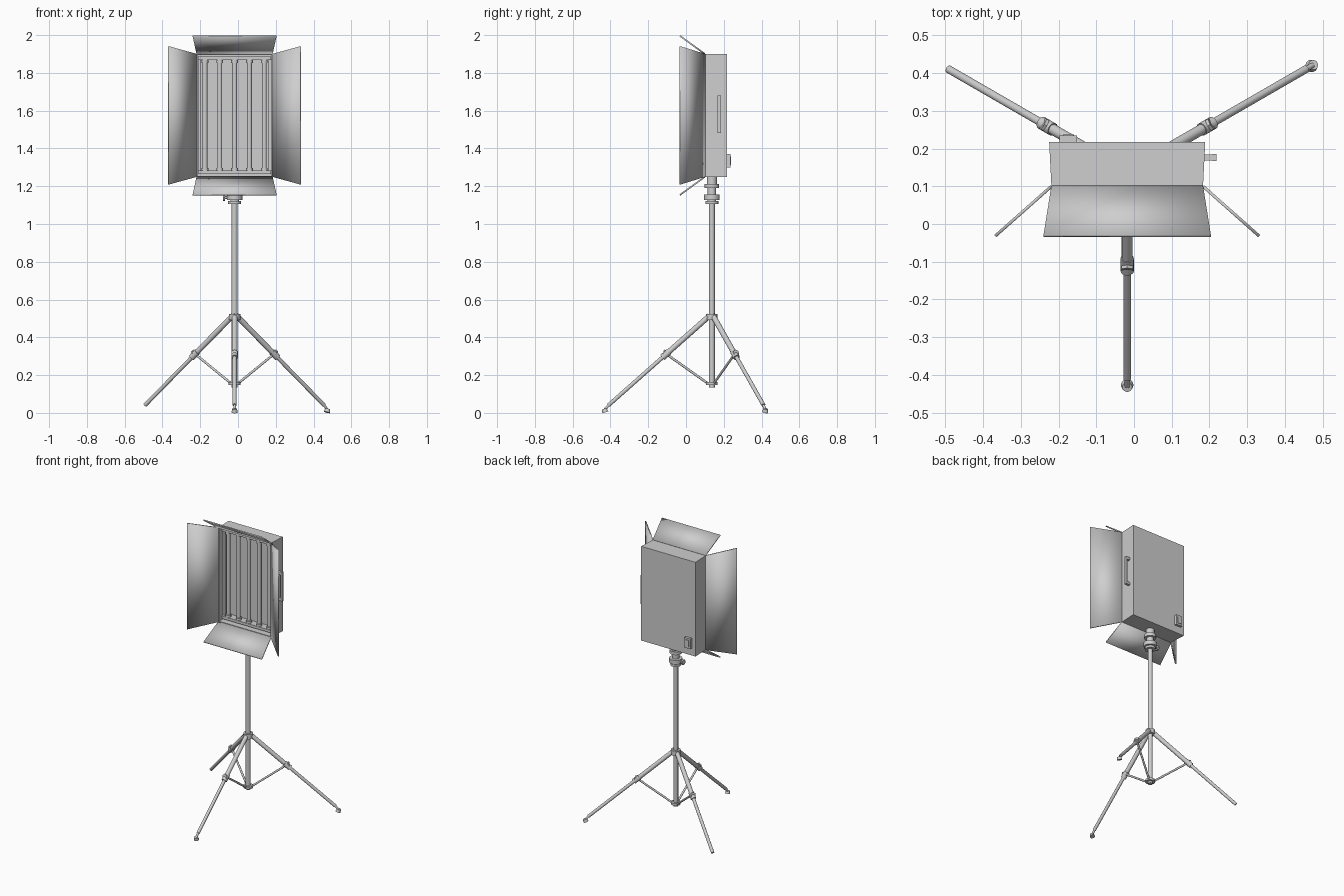
import bpy, bmesh, math
from mathutils import Vector

old = bpy.data.objects.get("Cube")
if old:
    bpy.data.objects.remove(old)

GREY = (0.62, 0.62, 0.62, 1)
mat = bpy.data.materials.new("light grey metal")
mat.use_nodes = True
mat.diffuse_color = GREY
mat.node_tree.nodes["Principled BSDF"].inputs["Base Color"].default_value = GREY

CX, CY = -0.018, 0.137      # stand axis
ZC = 1.575                  # lamp centre height
parts = []


def finish(name, bm):
    bmesh.ops.recalc_face_normals(bm, faces=bm.faces)
    mesh = bpy.data.meshes.new(name)
    bm.to_mesh(mesh)
    bm.free()
    mesh.materials.append(mat)
    ob = bpy.data.objects.new(name, mesh)
    bpy.context.collection.objects.link(ob)
    parts.append(ob)
    return ob


def rod(name, a, b, r, r2=None, sides=20):
    a, b = Vector(a), Vector(b)
    bm = bmesh.new()
    bmesh.ops.create_cone(bm, cap_ends=True, segments=sides, radius1=r,
                          radius2=r if r2 is None else r2, depth=(b - a).length)
    turn = Vector((0, 0, 1)).rotation_difference(b - a).to_matrix().to_4x4()
    bmesh.ops.transform(bm, matrix=turn, verts=bm.verts)
    bmesh.ops.translate(bm, vec=(a + b) / 2, verts=bm.verts)
    return finish(name, bm)


def box(name, centre, size):
    bm = bmesh.new()
    bmesh.ops.create_cube(bm, size=1)
    bmesh.ops.scale(bm, vec=size, verts=bm.verts)
    bmesh.ops.translate(bm, vec=centre, verts=bm.verts)
    return finish(name, bm)


def panel(name, corners):
    bm = bmesh.new()
    bm.faces.new([bm.verts.new(c) for c in corners])
    ob = finish(name, bm)
    solid = ob.modifiers.new("thickness", "SOLIDIFY")
    solid.thickness, solid.offset = 0.008, 0
    return ob


# Lamp housing: rectangles lofted from the back, round the rim, into the recess
bm = bmesh.new()
rings = []
for hx, hz, y in ((0.207, 0.325, 0.218), (0.201, 0.325, 0.1),
                  (0.196, 0.32, 0.1), (0.196, 0.32, 0.178)):
    rings.append([bm.verts.new((CX + sx * hx, y, ZC + sz * hz))
                  for sx, sz in ((-1, -1), (1, -1), (1, 1), (-1, 1))])
for r0, r1 in zip(rings, rings[1:]):
    for i in range(4):
        j = (i + 1) % 4
        bm.faces.new((r0[i], r0[j], r1[j], r1[i]))
bm.faces.new(rings[0])
bm.faces.new(rings[-1])
finish("lamp_housing", bm)

# Barn doors
YH, YO = 0.1, -0.032
for s, label in ((1, "left"), (-1, "right")):
    hinge, outer = CX + s * 0.201, CX + s * 0.35
    panel(label + "_door", [(hinge, YH, ZC - 0.325), (outer, YO, ZC - 0.366),
                            (outer, YO, ZC + 0.366), (hinge, YH, ZC + 0.325)])
for s, label in ((1, "top"), (-1, "bottom")):
    hinge, outer = ZC + s * 0.325, ZC + s * 0.421
    panel(label + "_door", [(CX - 0.201, YH, hinge), (CX - 0.222, YO, outer),
                            (CX + 0.222, YO, outer), (CX + 0.201, YH, hinge)])

# Lamp tubes with sockets and mounting rails
for s, label in ((1, "top"), (-1, "bottom")):
    box(label + "_rail", (CX, 0.152, ZC + s * 0.302), (0.388, 0.052, 0.018))
for i in range(-2, 3):
    x = CX + i * 0.0785
    rod("lamp_tube", (x, 0.145, ZC - 0.3), (x, 0.145, ZC + 0.3), 0.013)
    for s in (1, -1):
        rod("tube_socket", (x, 0.145, ZC + s * 0.278), (x, 0.145, ZC + s * 0.298), 0.018)
for s in (1, -1):
    box("edge_strip", (CX + s * 0.187, 0.16, ZC), (0.016, 0.036, 0.59))

# Side handle
HX, HY = CX + 0.204, 0.176
for z in (1.49, 1.67):
    box("handle_post", (HX + 0.012, HY, z), (0.03, 0.016, 0.018))
box("handle_grip", (HX + 0.027, HY, 1.58), (0.012, 0.018, 0.198))

# Switch box on the back
box("switch_box", (-0.174, 0.225, 1.335), (0.046, 0.02, 0.07))
box("switch_rocker", (-0.174, 0.236, 1.335), (0.026, 0.006, 0.046))

# Centre column, collars and lamp mount
for name, z0, z1, r in (("column", 0.135, 1.12, 0.0155),
                        ("brace_collar", 0.148, 0.163, 0.031),
                        ("leg_crown", 0.492, 0.524, 0.03),
                        ("lower_clamp_ring", 1.107, 1.122, 0.034),
                        ("clamp_ring", 1.127, 1.156, 0.041),
                        ("mount_neck", 1.115, 1.195, 0.022),
                        ("mount_ring", 1.19, 1.213, 0.038),
                        ("mount_socket", 1.205, 1.255, 0.027)):
    rod(name, (CX, CY, z0), (CX, CY, z1), r)
rod("clamp_screw", (CX - 0.03, CY, 1.14), (CX - 0.058, CY, 1.14), 0.007)
rod("clamp_knob", (CX - 0.05, CY, 1.14), (CX - 0.062, CY, 1.14), 0.018, sides=8)


# Tripod legs
def leg(label, angle, has_foot):
    c, s = math.cos(math.radians(angle)), math.sin(math.radians(angle))

    def on_leg(d, dz=0.0):
        return (CX + c * d, CY + s * d, 0.525 - 0.885 * d + dz)

    def at(d, z):
        return (CX + c * d, CY + s * d, z)

    rod(label + "_upper_leg", on_leg(0.012), on_leg(0.245), 0.0145)
    rod(label + "_lower_leg", on_leg(0.235), on_leg(0.547), 0.0105)
    rod(label + "_leg_sleeve", on_leg(0.228), on_leg(0.262), 0.0175)
    rod(label + "_lock_screw", on_leg(0.242), on_leg(0.254, 0.016), 0.007)
    rod(label + "_lock_knob", on_leg(0.25, 0.012), on_leg(0.258, 0.021), 0.018, sides=6)
    rod(label + "_brace", at(0.02, 0.155), on_leg(0.236, -0.008), 0.0065, sides=12)
    if has_foot:
        rod(label + "_foot_stem", on_leg(0.54), at(0.567, 0.018), 0.007)
        rod(label + "_foot", at(0.564, 0.003), at(0.57, 0.021), 0.0165, 0.013)


leg("front", -90, True)
leg("back_left", 30, True)
leg("back_right", 150, False)

# Smooth the round parts, keep hard edges
bpy.ops.object.select_all(action="DESELECT")
for ob in parts:
    ob.select_set(True)
bpy.context.view_layer.objects.active = parts[0]
bpy.ops.object.shade_smooth_by_angle(angle=math.radians(35))
